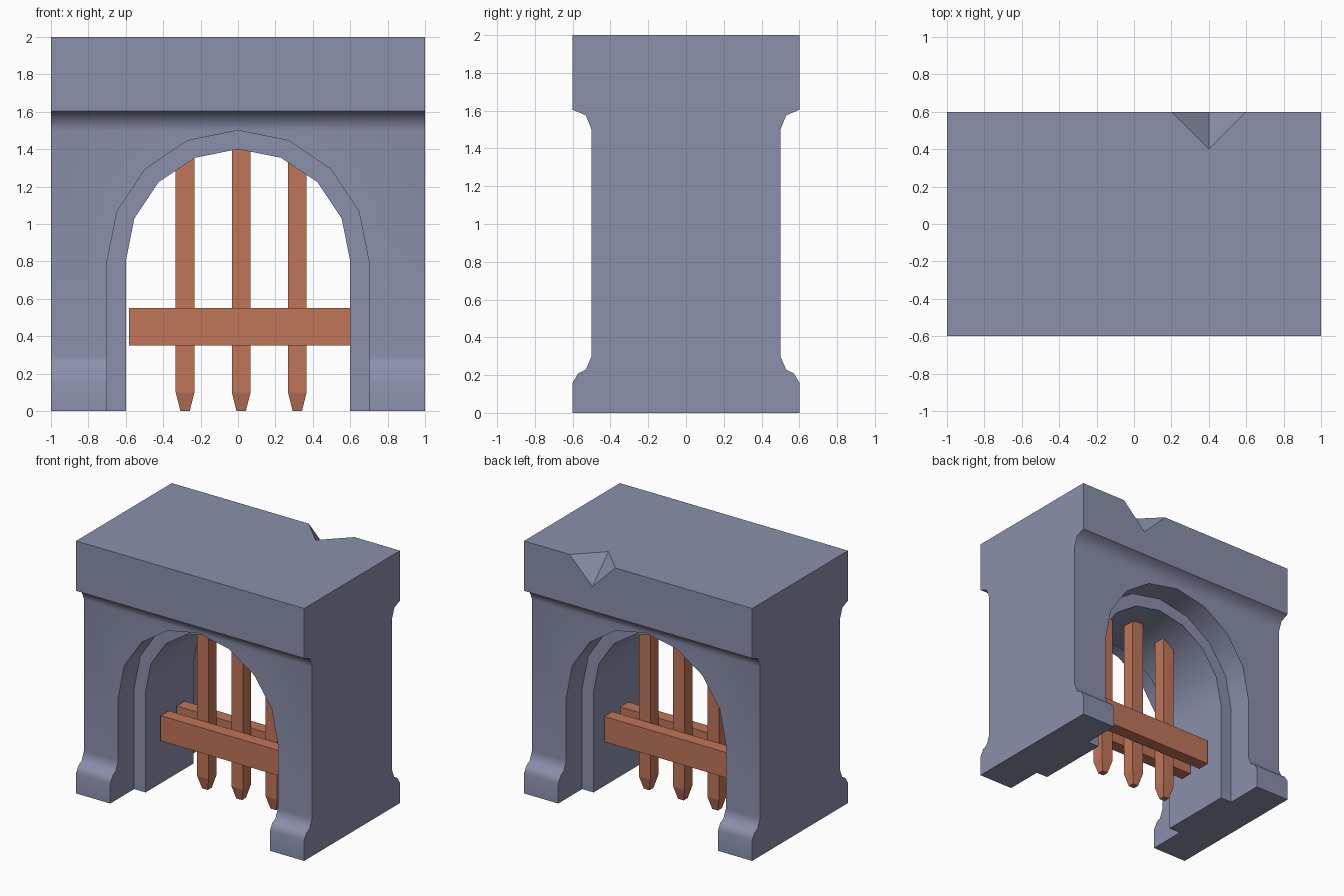
import bpy, bmesh, math
from mathutils import Vector

if "Cube" in bpy.data.objects:
    bpy.data.objects.remove(bpy.data.objects["Cube"])


def material(name, color):
    m = bpy.data.materials.new(name)
    m.diffuse_color = (*color, 1)
    m.use_nodes = True
    m.node_tree.nodes["Principled BSDF"].inputs["Base Color"].default_value = m.diffuse_color
    return m


stone = material("blue grey stone", (0.26, 0.28, 0.41))
wood = material("red brown wood", (0.53, 0.18, 0.10))


def finish(name, bm, mat=None):
    bmesh.ops.recalc_face_normals(bm, faces=bm.faces[:])
    me = bpy.data.meshes.new(name)
    bm.to_mesh(me)
    bm.free()
    ob = bpy.data.objects.new(name, me)
    bpy.context.collection.objects.link(ob)
    if mat:
        me.materials.append(mat)
    return ob


def prism(name, points, direction, mat=None):
    """Extrude a closed 3D outline along a direction."""
    bm = bmesh.new()
    face = bm.faces.new([bm.verts.new(p) for p in points])
    ext = bmesh.ops.extrude_face_region(bm, geom=[face])
    moved = [g for g in ext["geom"] if isinstance(g, bmesh.types.BMVert)]
    bmesh.ops.translate(bm, verts=moved, vec=Vector(direction))
    return finish(name, bm, mat)


def hull(name, points, mat=None):
    bm = bmesh.new()
    for p in points:
        bm.verts.new(p)
    bmesh.ops.convex_hull(bm, input=bm.verts[:])
    bmesh.ops.dissolve_limit(bm, angle_limit=0.01, verts=bm.verts[:], edges=bm.edges[:])
    return finish(name, bm, mat)


def cut(ob, cutter):
    mod = ob.modifiers.new("cut", "BOOLEAN")
    mod.operation = "DIFFERENCE"
    mod.solver = "EXACT"
    mod.object = cutter
    bpy.context.view_layer.objects.active = ob
    bpy.ops.object.modifier_apply(modifier=mod.name)
    bpy.data.objects.remove(cutter)


def arch_cutter(radius, y0, y1):
    pts = [(radius, y0, -0.2)]
    pts += [(radius * math.cos(i * math.pi / 8), y0, 0.8 + radius * math.sin(i * math.pi / 8))
            for i in range(9)]
    pts += [(-radius, y0, -0.2)]
    return prism("arch_cutter", pts, (0, y1 - y0, 0))


# Stone gatehouse: moulded side profile swept across the width
half = [(0.6, 0), (0.6, 0.16), (0.57, 0.21), (0.53, 0.23), (0.5, 0.3),
        (0.5, 1.5), (0.53, 1.575), (0.6, 1.605), (0.6, 2)]
outline = half + [(-y, z) for y, z in reversed(half)]
body = prism("stone_gatehouse", [(-1, y, z) for y, z in outline], (2, 0, 0), stone)

# Stepped archway, recessed from front and back
cut(body, arch_cutter(0.7, -0.8, -0.3))
cut(body, arch_cutter(0.7, 0.3, 0.8))
cut(body, arch_cutter(0.6, -0.5, 0.5))

# Chipped notch in the top back edge
centre = Vector((0.4, 0.6, 2))
cut(body, hull("notch_cutter", [centre + Vector(d) * s for s in (-0.2, 0.2)
                                for d in ((1, 0, 0), (0, 1, 0), (0, 0, 1))]))

# Soft mouldings and vault, crisp corners
bpy.ops.object.select_all(action="DESELECT")
body.select_set(True)
bpy.context.view_layer.objects.active = body
bpy.ops.object.shade_smooth_by_angle(angle=math.radians(50))
wn = body.modifiers.new("even_shading", "WEIGHTED_NORMAL")
wn.keep_sharp = True

# Portcullis: pointed bars clamped between two planks
GX, GY = 0.017, 0.015
for i in (-1, 0, 1):
    cx = GX + 0.3 * i
    hull("portcullis_bar", [(cx + sx * w, GY + sy * w, z)
                            for w, z in ((0.025, 0), (0.05, 0.1), (0.05, 1.45))
                            for sx in (-1, 1) for sy in (-1, 1)], wood)
for name, side in (("front_plank", -1), ("back_plank", 1)):
    hull(name, [(GX + sx * 0.6, GY + side * 0.1 + sy * 0.05, z)
                for sx in (-1, 1) for sy in (-1, 1) for z in (0.35, 0.55)], wood)
